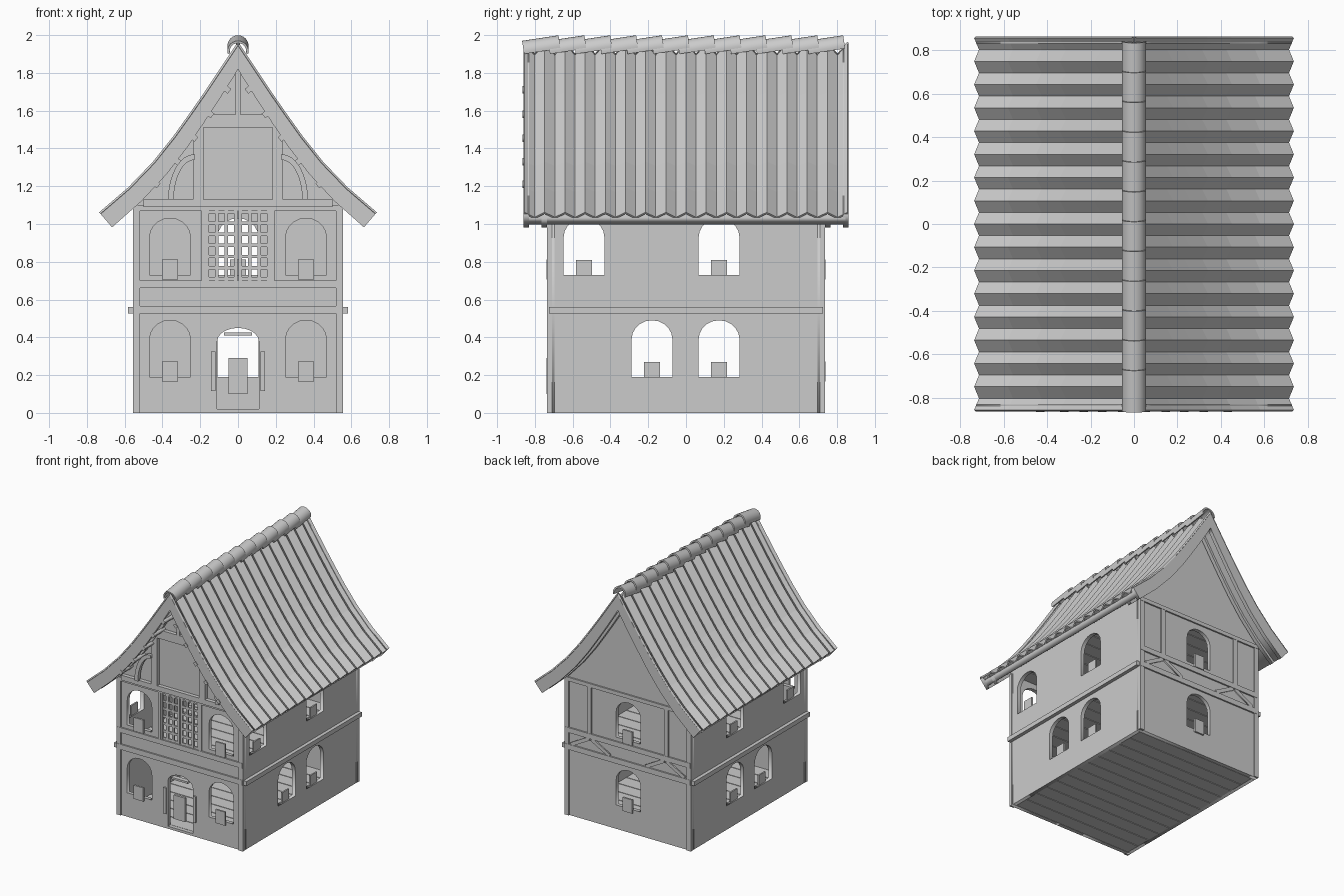
import bpy, bmesh, math
from mathutils import Matrix, Vector

if "Cube" in bpy.data.objects:
    bpy.data.objects.remove(bpy.data.objects["Cube"])


def finish(name, bm):
    me = bpy.data.meshes.new(name)
    bm.to_mesh(me)
    bm.free()
    ob = bpy.data.objects.new(name, me)
    bpy.context.collection.objects.link(ob)
    return ob


def boxes(name, items):
    """One object from boxes given as (x0, x1, y0, y1, z0, z1)."""
    bm = bmesh.new()
    for x0, x1, y0, y1, z0, z1 in items:
        m = Matrix.Translation(((x0 + x1) / 2, (y0 + y1) / 2, (z0 + z1) / 2))
        m = m @ Matrix.Diagonal((x1 - x0, y1 - y0, z1 - z0, 1))
        bmesh.ops.create_cube(bm, size=1, matrix=m)
    return finish(name, bm)


def slab(name, loops, lo, hi, side=False):
    """Outline with holes, extruded along y (or along x when side is set)."""
    cu = bpy.data.curves.new(name, 'CURVE')
    cu.dimensions, cu.fill_mode, cu.extrude = '2D', 'BOTH', (hi - lo) / 2
    for pts in loops:
        sp = cu.splines.new('POLY')
        sp.points.add(len(pts) - 1)
        for p, (a, b) in zip(sp.points, pts):
            p.co = (a, b, 0, 1)
        sp.use_cyclic_u = True
    tmp = bpy.data.objects.new(name + "_outline", cu)
    bpy.context.collection.objects.link(tmp)
    dg = bpy.context.evaluated_depsgraph_get()
    me = bpy.data.meshes.new_from_object(tmp.evaluated_get(dg))
    bpy.data.objects.remove(tmp)
    bm = bmesh.new()
    bm.from_mesh(me)
    bmesh.ops.remove_doubles(bm, verts=bm.verts, dist=1e-5)
    rot = Matrix.Rotation(math.pi / 2, 4, 'X')
    mid = (lo + hi) / 2
    if side:
        rot = Matrix.Translation((mid, 0, 0)) @ Matrix.Rotation(math.pi / 2, 4, 'Z') @ rot
    else:
        rot = Matrix.Translation((0, mid, 0)) @ rot
    bm.transform(rot)
    bmesh.ops.recalc_face_normals(bm, faces=bm.faces)
    return finish(name, bm)


def rect(a0, a1, b0, b1):
    return [(a0, b0), (a1, b0), (a1, b1), (a0, b1)]


def arch(c, b, w=0.108, spring=0.2, rise=0.1, n=10):
    top = [(c + w * math.cos(math.pi * i / n), b + spring + rise * math.sin(math.pi * i / n))
           for i in range(n + 1)]
    return [(c - w, b), (c + w, b)] + top


def strip(p, q, w):
    d = (Vector(q) - Vector(p)).normalized() * w / 2
    n = Vector((-d.y, d.x))
    return [tuple(Vector(p) + n), tuple(Vector(p) - n), tuple(Vector(q) - n), tuple(Vector(q) + n)]


def mirror(pts):
    return [(-x, z) for x, z in pts]


W, D, T, H = 0.555, 0.725, 0.03, 1.09

# Outer walls with arched openings
door = arch(0, 0, 0.11, 0.38, 0.07)
front = [(-W, 0), (-0.11, 0)] + door[:1:-1] + [(0.11, 0), (W, 0), (W, H), (-W, H)]
slab("front_wall", [front, rect(-0.18, 0.18, 0.70, 1.07)] +
     [arch(s * 0.36, z) for s in (-1, 1) for z in (0.19, 0.73)], -D, -D + T)
slab("back_wall", [rect(-W, W, 0, H), arch(0, 0.19), arch(0, 0.73)], D - T, D)
side_windows = [(-0.18, 0.19), (0.175, 0.19), (-0.54, 0.73), (0.175, 0.73)]
for s, label in ((-1, "left"), (1, "right")):
    lo, hi = sorted((s * W, s * (W - T)))
    slab(label + "_wall", [rect(-D + T, D - T, 0, H + 0.03)] +
         [arch(y, z) for y, z in side_windows], lo, hi, True)

# Small plates standing in the windows and the door
boxes("window_plates",
      [(x - 0.042, x + 0.042, -D - 0.013, -D + 0.002, z - 0.025, z + 0.083)
       for x in (-0.36, 0.36) for z in (0.19, 0.73)] +
      [(-0.042, 0.042, D - 0.002, D + 0.013, z - 0.025, z + 0.083) for z in (0.19, 0.73)] +
      [(s * (W - 0.015) - 0.006, s * (W - 0.015) + 0.006, y - 0.042, y + 0.042, z, z + 0.08)
       for s in (-1, 1) for y, z in side_windows])
boxes("door_plate", [(-0.05, 0.05, -D - 0.013, -D + 0.005, 0.10, 0.29)])
boxes("door_threshold", [(-0.11, 0.11, -D, -D + T, 0, 0.02)])
boxes("door_fittings", [(-0.143, -0.12, -0.737, -D, 0.117, 0.325), (0.12, 0.143, -0.737, -D, 0.117, 0.325),
                        (-0.073, 0.073, -0.737, -0.70, 0.41, 0.425)])

# Plank floors
for label, z in (("ground", 0.0), ("upper", 0.535), ("attic", 1.07)):
    n = 12
    p = 2 * (D - T) / n
    boxes(label + "_floor_planks", [(-W + T, W - T, -D + T + i * p + 0.003, -D + T + (i + 1) * p - 0.003,
                                     z, z + 0.02) for i in range(n)])

# Timber frame: corner posts, bands and beams
boxes("corner_posts", [(min(s * 0.52, s * 0.557), max(s * 0.52, s * 0.557), min(t * 0.71, t * 0.735),
                        max(t * 0.71, t * 0.735), 0, H) for s in (-1, 1) for t in (-1, 1)])
boxes("side_bands", [(s * 0.565 - 0.018, s * 0.565 + 0.018, -D, D, 0.525, 0.56) for s in (-1, 1)])
beams = []
for t in (-1, 1):
    y0, y1 = sorted((t * 0.70, t * 0.737))
    for z0, z1 in ((0.525, 0.567), (0.66, 0.70), (1.07, 1.10)):
        beams.append((-0.553, 0.553, y0, y1, z0, z1))
boxes("wall_beams", beams)
boxes("upper_posts", [(s * 0.18 - 0.012, s * 0.18 + 0.012, -0.735, -0.70, 0.70, 1.07) for s in (-1, 1)] +
      [(s * 0.34 - 0.018, s * 0.34 + 0.018, 0.70, 0.735, 0.70, 1.07) for s in (-1, 1)])
for s in (-1, 1):
    for a, b in ((0.50, 0.34), (0.16, 0.32)):
        slab("back_brace", [strip((s * a, 0.57), (s * b, 0.658), 0.028)], 0.72, 0.735)

# Lattice shutters in the upper front opening
bars = []
for s in (-1, 1):
    for i in range(4):
        x = s * (0.012 + 0.05 * i)
        bars.append((x - 0.009, x + 0.009, -0.73, -0.715, 0.70, 1.07))
    for i in range(7):
        z = 0.71 + 0.059 * i
        bars.append((min(s * 0.004, s * 0.17), max(s * 0.004, s * 0.17), -0.728, -0.717, z - 0.009, z + 0.009))
boxes("lattice_shutters", bars)

# Roof slope profile and its offsets, which may deepen towards the eaves
P = [(0, 1.965), (0.09, 1.83), (0.18, 1.695), (0.26, 1.58), (0.34, 1.468), (0.45, 1.33), (0.58, 1.195),
     (0.735, 1.062)]


def normal(i):
    a, b = Vector(P[max(i - 1, 0)]), Vector(P[min(i + 1, len(P) - 1)])
    t = (b - a).normalized()
    n = Vector((-t.y, t.x))
    return Vector((0, 1 / n.y)) if i == 0 else n


def offset(d, grow=0):
    return [tuple(Vector(P[i]) - normal(i) * (d + grow * i / (len(P) - 1))) for i in range(len(P))]


def roof_layer(name, d0, d1, grow, y0, y1):
    a, b = offset(d0), offset(d1, grow)
    outer = mirror(a)[:0:-1] + a
    inner = mirror(b)[:0:-1] + b
    return slab(name, [outer + inner[::-1]], y0, y1)


# Corrugated tile surface
for s, label in ((-1, "left"), (1, "right")):
    bm = bmesh.new()
    waves = 16
    rows = []
    for j in range(2 * waves + 1):
        y = -0.855 + 1.71 * j / (2 * waves)
        rows.append([bm.verts.new((s * max(x, 0), y, z)) for x, z in offset(0.034 * (j % 2))])
    for r, q in zip(rows, rows[1:]):
        for i in range(len(P) - 1):
            bm.faces.new((r[i], r[i + 1], q[i + 1], q[i]))
    bmesh.ops.recalc_face_normals(bm, faces=bm.faces)
    if sum(f.normal.z for f in bm.faces) < 0:
        bmesh.ops.reverse_faces(bm, faces=bm.faces)
    tiles = finish(label + "_roof_tiles", bm)
    m = tiles.modifiers.new("thickness", 'SOLIDIFY')
    m.thickness, m.offset = 0.012, -1

# Boarding, bargeboards and wall rafters
roof_layer("roof_boarding", 0.036, 0.062, 0.022, -0.845, 0.845)
for y in (-0.845, -0.75, 0.75, 0.845):
    roof_layer("bargeboard" if abs(y) > 0.8 else "wall_rafter", 0.012 if abs(y) > 0.8 else 0.04, 0.08, 0.025,
               y - 0.015, y + 0.015)

# Gable panels
g = [p for p in offset(0.055) if p[0] < 0.55]
gable = mirror(g)[:0:-1] + g + [(0.555, 1.08), (-0.555, 1.08)]
slab("front_gable", [gable], -D, -D + 0.03)
slab("back_gable", [gable], D - 0.03, D)

# Front gable timbers and arched braces
boxes("gable_timbers", [(-0.5, 0.5, -0.755, -0.72, 1.09, 1.13), (-0.22, 0.22, -0.755, -0.72, 1.51, 1.58),
                        (-0.012, 0.012, -0.755, -0.72, 1.58, 1.85)] +
      [(s * 0.21 - 0.027, s * 0.21 + 0.027, -0.755, -0.72, 1.13, 1.51) for s in (-1, 1)])
arc = [(math.cos(math.pi / 2 * i / 8), math.sin(math.pi / 2 * i / 8)) for i in range(9)]
brace = [(0.23 + 0.14 * c, 1.13 + 0.24 * s) for c, s in arc]
brace += [(0.23 + 0.11 * c, 1.13 + 0.21 * s) for c, s in arc[::-1]]
for pts in (brace, mirror(brace)):
    slab("arched_brace", [pts], -0.775, -0.745)

# Purlin ends under the front overhang
for x, z in ((0.43, 1.21), (0.32, 1.33), (0.23, 1.455), (0.145, 1.58), (0.055, 1.71)):
    for s in (-1, 1):
        slab("purlin", [strip((s * (x - 0.01), z + 0.012), (s * (x + 0.01), z - 0.012), 0.025)], -0.865, -D)

# Overlapping half-round ridge tiles
ring = [(math.cos(a), math.sin(a)) for a in [math.radians(-15 + 210 * i / 14) for i in range(15)]]
for i in range(12):
    pts = [(0.056 * c, 0.056 * s) for c, s in ring] + [(0.044 * c, 0.044 * s) for c, s in ring[::-1]]
    cap = slab("ridge_tile", [pts], -0.0975, 0.0975)
    cap.location = (0, -0.763 + 0.137 * i, 1.929)
    cap.rotation_euler.x = 0.15
    bpy.ops.object.select_all(action='DESELECT')
    cap.select_set(True)
    bpy.context.view_layer.objects.active = cap
    bpy.ops.object.shade_smooth_by_angle(angle=math.radians(35))
